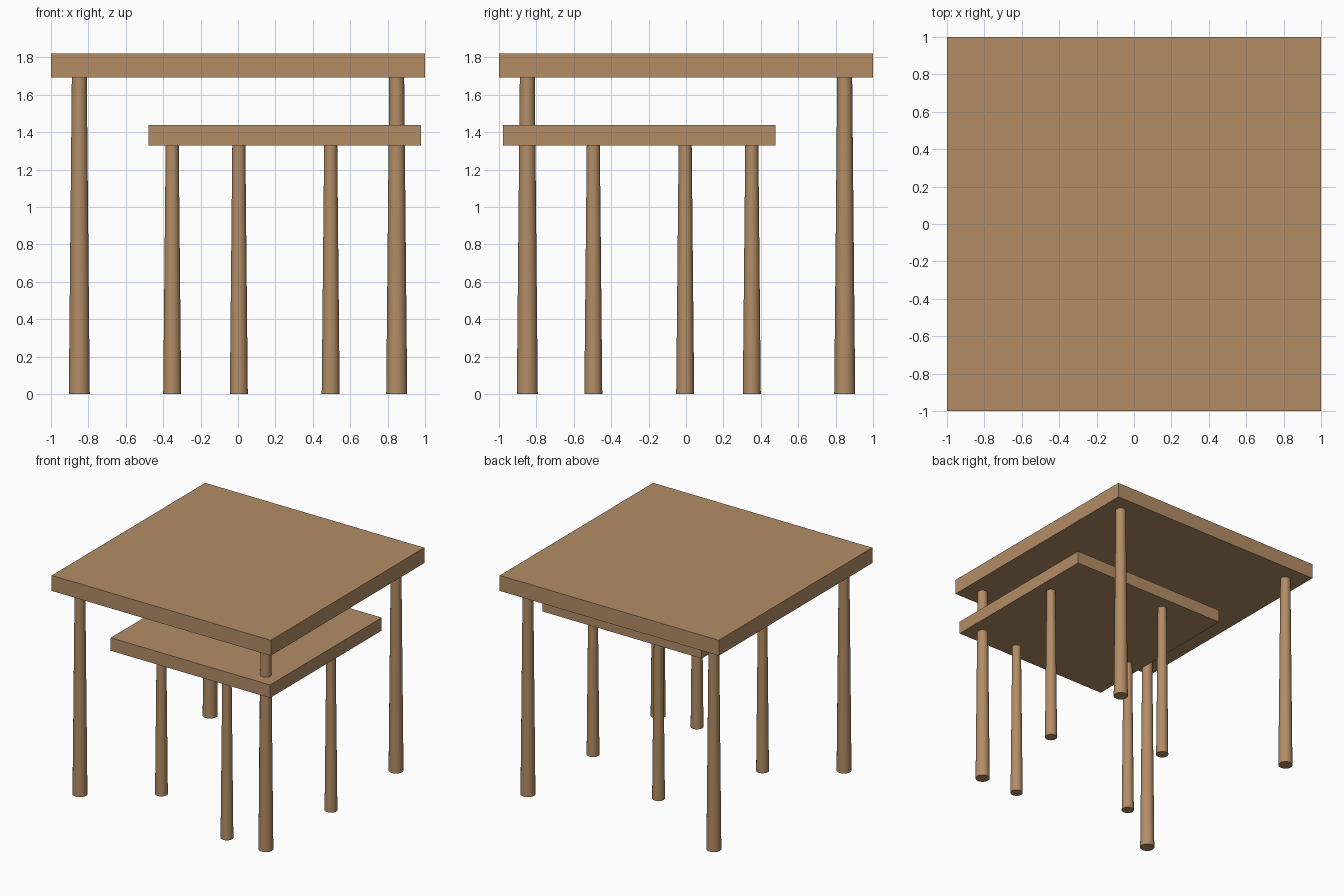
import bpy
import math

cube = bpy.data.objects.get("Cube")
if cube:
    bpy.data.objects.remove(cube, do_unlink=True)

wood = bpy.data.materials.new("light_wood")
wood.use_nodes = True
WOOD = (0.45, 0.266, 0.133, 1)
wood.diffuse_color = WOOD
wood.node_tree.nodes["Principled BSDF"].inputs["Base Color"].default_value = WOOD


def slab(name, x, y, size, bottom, top):
    bpy.ops.mesh.primitive_cube_add(size=1, location=(x, y, (bottom + top) / 2))
    ob = bpy.context.object
    ob.name = name
    ob.scale = (size, size, top - bottom)
    bpy.ops.object.transform_apply(location=False, rotation=False, scale=True)
    ob.data.materials.append(wood)


def leg(name, x, y, foot, head, height):
    bpy.ops.mesh.primitive_cone_add(vertices=32, radius1=foot, radius2=head,
                                    depth=height, location=(x, y, height / 2))
    ob = bpy.context.object
    ob.name = name
    ob.data.materials.append(wood)
    bpy.ops.object.shade_smooth_by_angle(angle=math.radians(40))


def table(name, x, y, size, under, top, spread, turn, foot, head):
    """Square top on four tapered legs placed evenly on a circle."""
    slab(name + "_top", x, y, size, under, top)
    for i in range(4):
        a = math.radians(turn + 90 * i)
        leg(f"{name}_leg_{i + 1}", x + spread * math.cos(a),
            y + spread * math.sin(a), foot, head, under)


# Large table, and the small one nested under its front left corner
table("large_table", 0, 0, 2.0, 1.693, 1.82, 1.2, 45, 0.056, 0.04)
table("small_table", 0.25, -0.25, 1.455, 1.33, 1.437, 0.65, 22.2, 0.048, 0.035)
